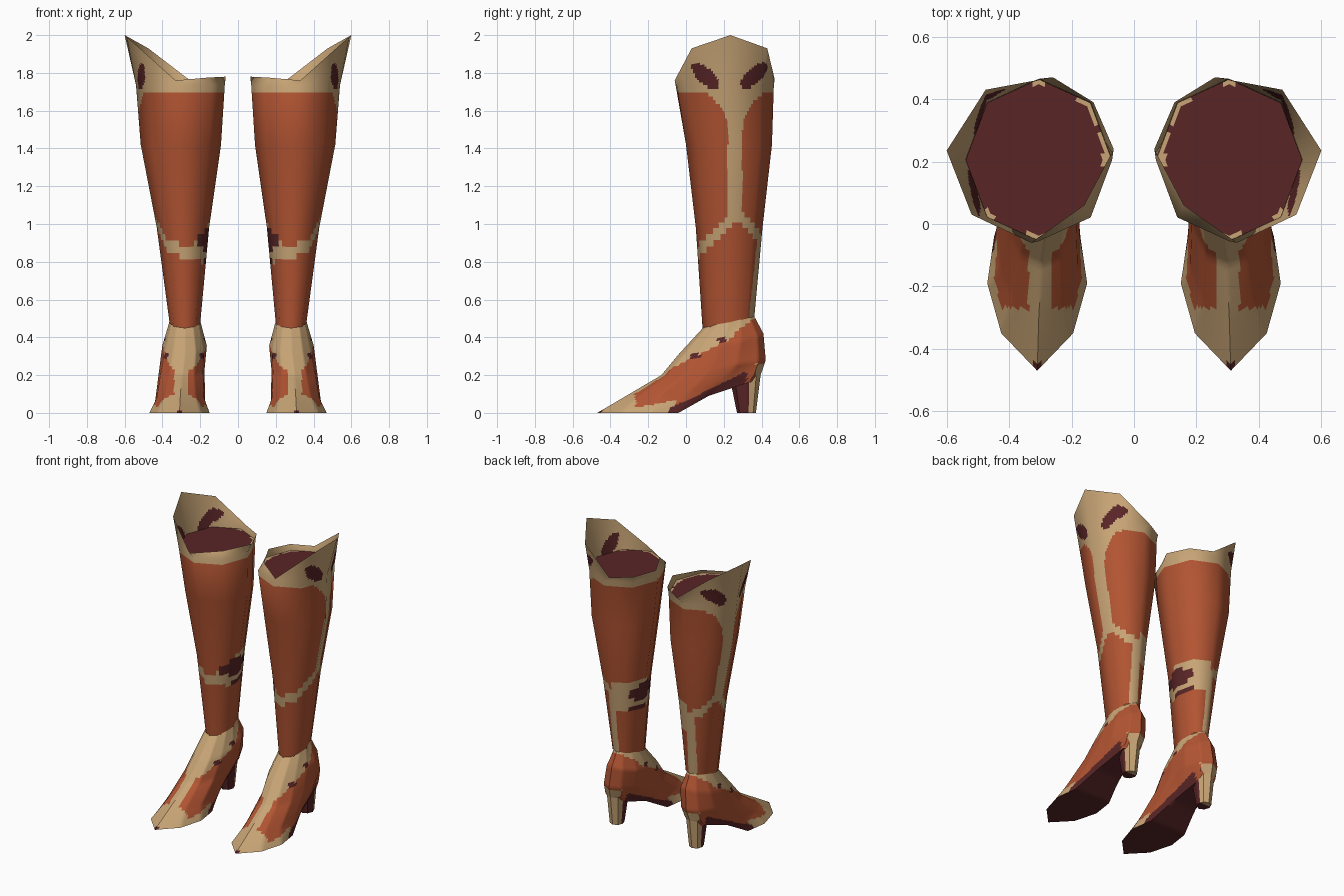
import bpy, bmesh, math
from mathutils import Vector

if "Cube" in bpy.data.objects:
    bpy.data.objects.remove(bpy.data.objects["Cube"])


def material(name, rgb):
    m = bpy.data.materials.new(name)
    m.diffuse_color = (*rgb, 1)
    m.use_nodes = True
    m.node_tree.nodes["Principled BSDF"].inputs["Base Color"].default_value = m.diffuse_color
    return m


MATS = [material("orange_leather", (0.445, 0.089, 0.032)),
        material("tan_trim", (0.578, 0.376, 0.181)),
        material("maroon_lining", (0.098, 0.018, 0.019))]
ORANGE, TAN, MAROON = 0, 1, 2


def inside(u, v, cu, cv, ru, rv, tilt=0):
    """True when (u, v) lies in a tilted ellipse."""
    c, s = math.cos(tilt), math.sin(tilt)
    a, b = (u - cu) * c + (v - cv) * s, (v - cv) * c - (u - cu) * s
    return (a / ru) ** 2 + (b / rv) ** 2 < 1


def loft(name, rings, side, paint, cuts, cap=None, soft=False):
    """Skin a stack of equal rings, refine it, and colour faces by a rule."""
    bm = bmesh.new()
    rows = [[bm.verts.new((x * side, y, z)) for x, y, z in r] for r in rings]
    n = len(rows[0])
    for a, b in zip(rows, rows[1:]):
        for i in range(n):
            j = (i + 1) % n
            bm.faces.new((a[i], a[j], b[j], b[i]))
    if cap == "strip":          # close the last ring with cross strips
        r = rows[-1]
        bm.faces.new((r[0], r[1], r[-1]))
        for i in range(1, n // 2 - 1):
            bm.faces.new((r[i], r[i + 1], r[n - i - 1], r[n - i]))
        bm.faces.new((r[n // 2 - 1], r[n // 2], r[n // 2 + 1]))
    elif cap == "fan":
        c = bm.verts.new(sum((v.co for v in rows[-1]), Vector()) / n)
        for i in range(n):
            bm.faces.new((rows[-1][i], rows[-1][(i + 1) % n], c))
    bmesh.ops.recalc_face_normals(bm, faces=bm.faces)
    # make sure the skin faces outward
    f = bm.faces[0]
    mid = sum((v.co for v in rows[0]), Vector()) / n
    if name.startswith(("shaft", "foot", "heel")) and f.normal.dot(f.calc_center_median() - mid) < 0:
        bmesh.ops.reverse_faces(bm, faces=bm.faces)
    bm.normal_update()
    lay = bm.verts.layers.float_vector.new("soft")
    for v in bm.verts:
        v[lay] = v.normal
    if cuts:
        bmesh.ops.subdivide_edges(bm, edges=bm.edges, cuts=cuts, use_grid_fill=True)
    bm.normal_update()
    for f in bm.faces:
        c = f.calc_center_median()
        f.material_index = paint(c.x * side, c.y, c.z, f.normal)
        f.smooth = True
    normals = [v[lay].normalized() for v in bm.verts]
    bm.verts.layers.float_vector.remove(lay)
    me = bpy.data.meshes.new(name)
    bm.to_mesh(me)
    bm.free()
    for m in MATS:
        me.materials.append(m)
    ob = bpy.data.objects.new(name, me)
    bpy.context.collection.objects.link(ob)
    if soft:
        me.normals_split_custom_set_from_vertices(normals)
    else:
        bpy.context.view_layer.objects.active = ob
        ob.select_set(True)
        bpy.ops.object.shade_smooth_by_angle(angle=math.radians(40))
        ob.select_set(False)


def octagon(x0, x1, y0, y1, zf, zb):
    """Eight-sided ring in a box, tilted from front height to back height."""
    pts = []
    for k in range(8):
        c, s = math.cos(k * math.pi / 4), math.sin(k * math.pi / 4)
        pts.append(((x0 + x1) / 2 + c * (x1 - x0) / 2, (y0 + y1) / 2 + s * (y1 - y0) / 2,
                    zf + (zb - zf) * (s + 1) / 2))
    return pts


def foot_ring(cx, half):
    """Mirror a front-to-back list of (y, half width, z) around cx."""
    return [(cx + w, y, z) for y, w, z in half] + [(cx - w, y, z) for y, w, z in half[-2:0:-1]]


# --- paint rules ---
def paint_shaft(x, y, z, n):
    dx = x - (0.27 + 0.02 * z)
    if dx > 0.1 and (inside(y, z, 0.10, 1.785, 0.09, 0.04, -0.75)
                     or inside(y, z, 0.36, 1.785, 0.09, 0.04, 0.75)):
        return MAROON
    if z > 1.705:
        return TAN
    if dx > 0:                                    # outer seam and its fork
        if z > 1.03 and abs(y - 0.26) < 0.038 + 8 * max(0, z - 1.45) ** 3:
            return TAN
        fork = 0.86 + 0.95 * (y - 0.07) if y < 0.28 else 1.05 - 1.1 * (y - 0.28)
        if abs(z - fork) < 0.035:
            return TAN
    else:                                         # inner calf patch
        if inside(y, z, 0.22, 0.915, 0.13, 0.055) or inside(y, z, 0.24, 0.815, 0.10, 0.014):
            return MAROON
        if 0.80 < z < min(1.01, 0.87 + 0.9 * (y - 0.06)):
            return TAN
    if z < 0.95 and y > 0.25 and abs(dx - 0.015) < 0.028:
        return TAN
    return ORANGE


def paint_foot(x, y, z, n):
    if n.z < -0.6:
        return MAROON
    if -0.1 < y < 0.32 and z < 0.015 + 0.49 * (y + 0.1):
        return MAROON
    if inside(y, z, 0.05, 0.30, 0.03, 0.012) or inside(y, z, 0.19, 0.385, 0.03, 0.012):
        return MAROON
    if y < -0.45:
        return MAROON
    if y < -0.27 or (y < -0.05 and z < 0.03 + 0.2 * (y + 0.25)):
        return TAN
    if y < -0.03 and abs(x - 0.30) < 0.038:
        return TAN
    if y < 0.25 and z > 0.25 + 0.5 * (y + 0.05):
        return TAN
    if y >= 0.25 and z > 0.42 + 0.7 * (y - 0.25):
        return TAN
    if y > 0.37 and z < 0.26:
        return TAN
    return ORANGE


def paint_heel(x, y, z, n):
    return TAN if y > 0.335 else MAROON


def paint_lining(x, y, z, n):
    return MAROON if inside(x, y, 0.315, 0.21, 0.217, 0.24) else TAN


# Rim with the raised outer flap
RIM = [(0.60, 0.235, 2.0), (0.475, 0.43, 1.93), (0.26, 0.47, 1.765), (0.13, 0.39, 1.775),
       (0.065, 0.24, 1.78), (0.16, 0.06, 1.775), (0.33, -0.06, 1.76), (0.52, 0.03, 1.93)]
TOP = octagon(0.07, 0.54, -0.055, 0.465, 1.735, 1.735)
SHAFT = [octagon(0.20, 0.362, 0.088, 0.362, 0.44, 0.51),
         octagon(0.153, 0.43, 0.052, 0.405, 0.98, 0.98),
         octagon(0.09, 0.515, 0.0, 0.455, 1.42, 1.42), TOP, RIM]

# Foot rings from ankle down to sole edge
FOOT = [
    foot_ring(0.281, [(0.09, 0, 0.45), (0.11, 0.045, 0.455), (0.17, 0.075, 0.47),
                      (0.23, 0.083, 0.48), (0.29, 0.065, 0.495), (0.34, 0.035, 0.505), (0.362, 0, 0.51)]),
    foot_ring(0.283, [(-0.03, 0, 0.32), (0.0, 0.06, 0.325), (0.08, 0.10, 0.335),
                      (0.18, 0.118, 0.355), (0.29, 0.11, 0.38), (0.38, 0.06, 0.405), (0.41, 0, 0.42)]),
    foot_ring(0.297, [(-0.13, 0, 0.20), (-0.10, 0.065, 0.20), (0.0, 0.112, 0.21),
                      (0.13, 0.12, 0.23), (0.27, 0.112, 0.255), (0.385, 0.065, 0.275), (0.422, 0, 0.28)]),
    foot_ring(0.305, [(-0.30, 0, 0.10), (-0.25, 0.08, 0.09), (-0.15, 0.125, 0.08),
                      (0.0, 0.13, 0.09), (0.20, 0.10, 0.17), (0.36, 0.062, 0.20), (0.395, 0, 0.20)]),
    foot_ring(0.31, [(-0.47, 0, 0), (-0.35, 0.115, 0), (-0.19, 0.16, 0),
                     (-0.04, 0.138, 0), (0.12, 0.09, 0.09), (0.33, 0.058, 0.16), (0.385, 0, 0.16)])]

HEEL = [octagon(0.243, 0.365, 0.235, 0.395, 0.17, 0.20),
        octagon(0.26, 0.35, 0.27, 0.37, 0, 0)]

LINING = [[(0.305 + (x - 0.305) * s, 0.205 + (y - 0.205) * s, z) for x, y, z in TOP]
          for s, z in ((0.995, 0), (0.5, 0))]

for side, tag in ((1, "right"), (-1, "left")):
    loft(f"shaft_{tag}", SHAFT, side, paint_shaft, 15, soft=True)
    loft(f"foot_{tag}", FOOT, side, paint_foot, 7, cap="strip")
    loft(f"heel_{tag}", HEEL, side, paint_heel, 5, cap="fan")
    loft(f"lining_{tag}", LINING, side, paint_lining, 7, cap="fan")
